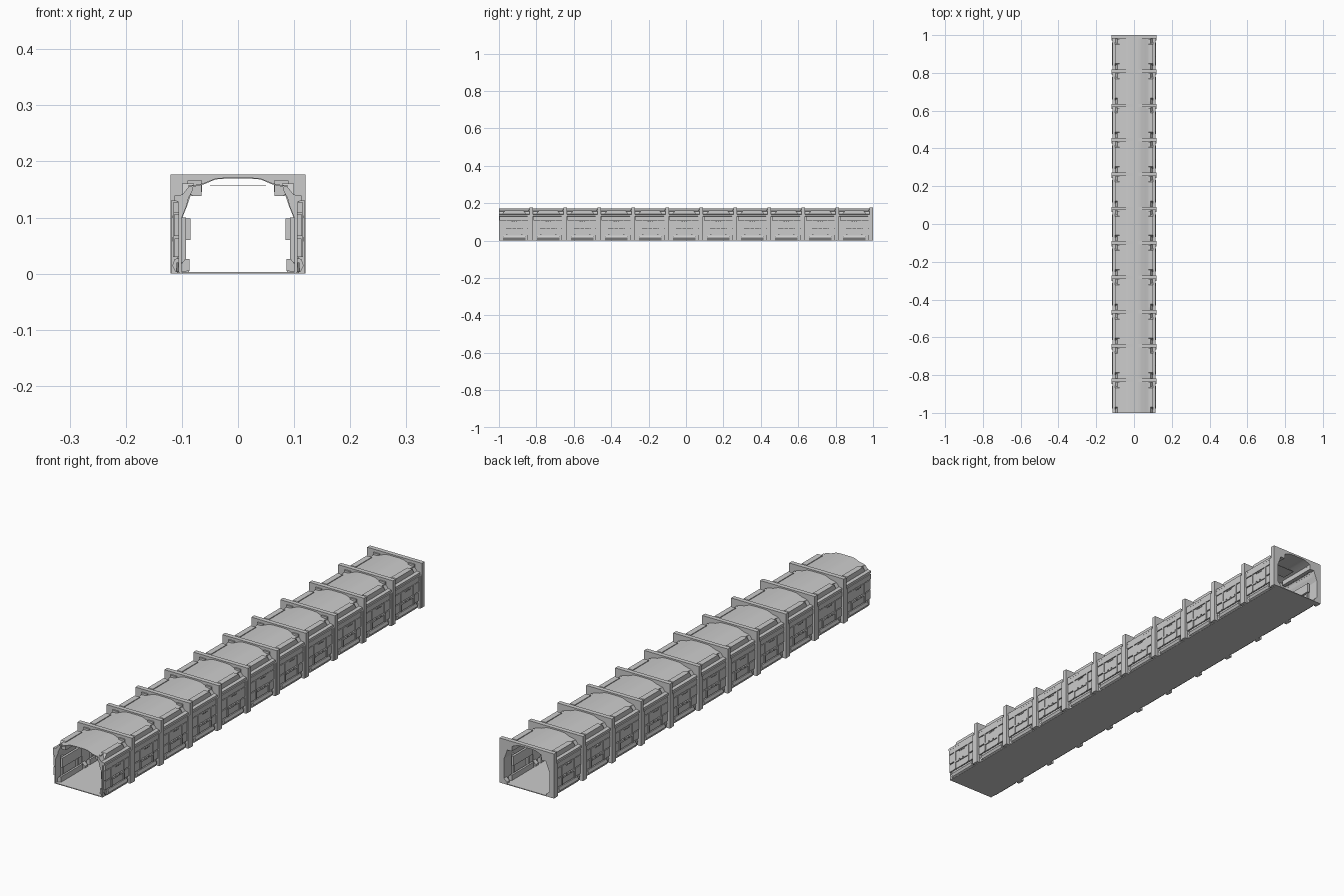
import bpy, bmesh

if "Cube" in bpy.data.objects:
    bpy.data.objects.remove(bpy.data.objects["Cube"])

BAYS = 11
L = 2.0 / BAYS      # bay length
Y0 = -1.0           # front end
RIB = 0.018         # rib thickness


def make(name, loops, smooth=False):
    """Solid made of prisms; each item is a (start loop, end loop) pair."""
    bm = bmesh.new()
    for a, b in loops:
        va = [bm.verts.new(p) for p in a]
        vb = [bm.verts.new(p) for p in b]
        n = len(va)
        bm.faces.new(va)
        bm.faces.new(vb[::-1])
        for i in range(n):
            bm.faces.new((va[i], vb[i], vb[(i + 1) % n], va[(i + 1) % n]))
    bmesh.ops.recalc_face_normals(bm, faces=bm.faces)
    me = bpy.data.meshes.new(name)
    bm.to_mesh(me)
    bm.free()
    ob = bpy.data.objects.new(name, me)
    bpy.context.collection.objects.link(ob)
    if smooth:
        bpy.context.view_layer.objects.active = ob
        ob.select_set(True)
        bpy.ops.object.shade_smooth_by_angle()
        ob.select_set(False)
    return ob


def along_y(pts, y0, y1, taper=0.0):
    """Extrude an (x, z) profile between two distances into the bay."""
    return ([(x, Y0 + y0, z) for x, z in pts], [(x, Y0 + y1, z) for x, z in pts])


def along_x(pts, x0, x1):
    """Extrude a (y, z) profile sideways."""
    return ([(x0, Y0 + y, z) for y, z in pts], [(x1, Y0 + y, z) for y, z in pts])


def box(x0, x1, y0, y1, z0, z1):
    return along_y([(x0, z0), (x1, z0), (x1, z1), (x0, z1)], y0, y1)


def both(half_out, half_in):
    """Closed arch profile from right-hand outer and inner lines (top to bottom)."""
    right = half_out + half_in[::-1]
    left = [(-x, z) for x, z in half_in] + [(-x, z) for x, z in half_out[::-1]]
    return right + left


def repeat(ob, mirror=True):
    if mirror:
        ob.modifiers.new("mirror", 'MIRROR').use_axis[0] = True
    m = ob.modifiers.new("bays", 'ARRAY')
    m.count = BAYS
    m.use_relative_offset = False
    m.use_constant_offset = True
    m.constant_offset_displace = (0, L, 0)
    return ob


# floor slab
make("floor", [box(-0.105, 0.105, 0, 2, 0.0, 0.003)])

# curved roof shell
roof_out = [(0.02, 0.1715), (0.04, 0.170), (0.062, 0.161), (0.082, 0.157)]
roof_in = [(0.02, 0.1695), (0.04, 0.168), (0.061, 0.159), (0.082, 0.154)]
make("roof", [along_y(both(roof_out, roof_in), 0, 2)], smooth=True)

# arch ribs, one at the end of every bay
rib_out = [(0.12, 0.177), (0.12, 0.0)]
rib_in = [(0.04, 0.170), (0.064, 0.158), (0.065, 0.138), (0.085, 0.138), (0.091, 0.12),
          (0.10, 0.098), (0.10, 0.022), (0.087, 0.01), (0.087, 0.0)]
repeat(make("arch_rib", [along_y(both(rib_out, rib_in), L - RIB, L)]), mirror=False)

# small brackets beside the roof on each rib
repeat(make("rib_bracket", [box(0.064, 0.09, L - RIB - 0.006, L - RIB, 0.155, 0.166),
                            box(0.108, 0.119, L - RIB - 0.01, L - RIB, 0.0, 0.13)]))

# shoulder running between the roof and the wall
shoulder = [(0.080, 0.157), (0.088, 0.155), (0.099, 0.141), (0.113, 0.139), (0.113, 0.134),
            (0.10, 0.132), (0.088, 0.135), (0.080, 0.150)]
ob = make("roof_shoulder", [along_y(shoulder, 0, 2)])
ob.modifiers.new("mirror", 'MIRROR')

# boxes on the shoulder with sloped ends
e, f = 0.018, L - RIB - 0.018
repeat(make("shoulder_box", [along_x([(e, 0.14), (f, 0.14), (f - 0.014, 0.161), (e + 0.014, 0.161)],
                                     0.078, 0.100)]))

# ceiling soffits and the flat ceiling panels between them
repeat(make("ceiling_soffit", [along_y([(0.065, 0.138), (0.08, 0.138), (0.088, 0.144), (0.088, 0.158),
                                        (0.065, 0.158)], 0.012, L - RIB)]))
repeat(make("ceiling_panel", [box(-0.05, 0.05, 0.04, 0.10, 0.1565, 0.1575)]), mirror=False)

# continuous wall: sloped top, upright and foot
wall = [(0.088, 0.136), (0.113, 0.134), (0.113, 0.130), (0.106, 0.128), (0.106, 0.003),
        (0.101, 0.003), (0.101, 0.098), (0.092, 0.12)]
ob = make("side_wall", [along_y(wall, 0, 2)])
ob.modifiers.new("mirror", 'MIRROR')

# outer cladding: upper band, framed panels, lower strip
a, b, m = 0.004, L - RIB - 0.004, (L - RIB) / 2
panels = [box(0.105, 0.115, a, b, 0.108, 0.128)]
for p, q in ((a, m - 0.042), (m - 0.038, m + 0.038), (m + 0.042, b)):
    panels.append(box(0.105, 0.114, p, q, 0.067, 0.105))
    panels.append(box(0.105, 0.113, p, q, 0.030, 0.063))
repeat(make("outer_panels", panels))
repeat(make("panel_frames", [box(0.105, 0.116, m + s * 0.040 - 0.004, m + s * 0.040 + 0.004, 0.03, 0.108)
                             for s in (-1, 1)]))

# wall clips on the seam
repeat(make("wall_clips", [box(0.112, 0.117, m + d - w, m + d + w, 0.057, 0.065)
                           for d, w in ((-0.026, 0.011), (0, 0.009), (0.026, 0.011))]))

# small studs under the eaves
repeat(make("eave_studs", [box(0.112, 0.117, m + d, m + d + 0.007, 0.099, 0.104)
                           for d in (-0.014, -0.003, 0.008)]))

# trapezoid skirts at the foot of the wall
repeat(make("wall_skirt", [along_y([(0.103, 0.0), (0.112, 0.004), (0.117, 0.014), (0.113, 0.026),
                                    (0.103, 0.028)], 0.022, L - RIB - 0.022),
                           along_x([(a, 0.020), (b, 0.020), (b - 0.012, 0.004), (a + 0.012, 0.004)],
                                   0.104, 0.110)]))

# inner wall pads, posts and base boxes
repeat(make("inner_pad", [box(0.085, 0.094, 0.02, L - RIB - 0.02, 0.06, 0.098)]))
repeat(make("inner_post", [box(0.093, 0.102, y, y + 0.01, 0.02, 0.10) for y in (0.03, L - RIB - 0.04)]))
repeat(make("base_box", [along_y([(0.086, 0.005), (0.102, 0.003), (0.102, 0.016), (0.094, 0.026),
                                  (0.086, 0.026)], 0.012, L - RIB - 0.012)]))
